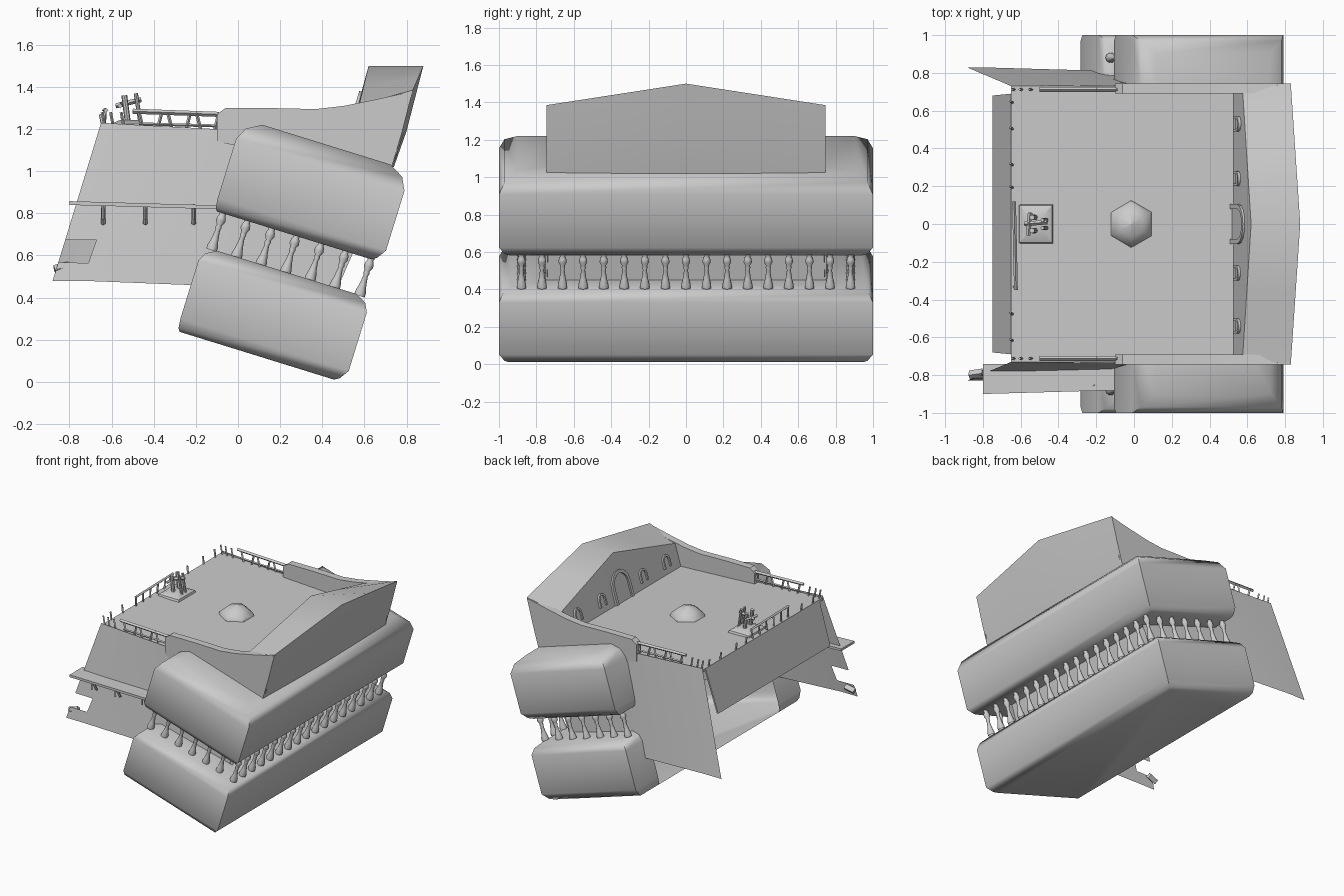
import bpy, bmesh, math
from mathutils import Vector, Matrix

if "Cube" in bpy.data.objects:
    bpy.data.objects.remove(bpy.data.objects["Cube"], do_unlink=True)

GREY = (0.6, 0.6, 0.6, 1)
mat = bpy.data.materials.new("weathered grey")
mat.use_nodes = True
mat.diffuse_color = GREY
mat.node_tree.nodes["Principled BSDF"].inputs["Base Color"].default_value = GREY
TILT = Matrix.Rotation(math.radians(17.2), 4, 'Y')


def finish(name, bm, angle=50):
    """Turn a bmesh into a shaded object."""
    bmesh.ops.remove_doubles(bm, verts=bm.verts, dist=0.0005)
    bmesh.ops.recalc_face_normals(bm, faces=bm.faces)
    me = bpy.data.meshes.new(name)
    bm.to_mesh(me)
    bm.free()
    me.materials.append(mat)
    ob = bpy.data.objects.new(name, me)
    bpy.context.collection.objects.link(ob)
    bpy.ops.object.select_all(action='DESELECT')
    ob.select_set(True)
    bpy.context.view_layer.objects.active = ob
    bpy.ops.object.shade_smooth_by_angle(angle=math.radians(angle))
    return ob


def poly(bm, pts):
    return bm.faces.new([bm.verts.new(p) for p in pts])


def loft(bm, rings, closed=False, skip=()):
    """Join successive point rings with quads."""
    rows = [[bm.verts.new(p) for p in r] for r in rings]
    n = len(rows[0])
    for i in range(len(rows) - 1):
        for j in range(n if closed else n - 1):
            k = (j + 1) % n
            if (i, j) not in skip:
                bm.faces.new((rows[i][j], rows[i][k], rows[i + 1][k], rows[i + 1][j]))
    return rows


def prism(bm, pts, offset):
    """Solid from an outline pushed along an offset."""
    rows = loft(bm, [pts, [Vector(p) + Vector(offset) for p in pts]], True)
    for r in rows:
        bm.faces.new(r)


def bar(bm, a, b, r=0.008, sides=4):
    a, b = Vector(a), Vector(b)
    d = b - a
    m = Matrix.Translation((a + b) / 2) @ d.to_track_quat('Z', 'Y').to_matrix().to_4x4()
    bmesh.ops.create_cone(bm, cap_ends=True, segments=sides, radius1=r, radius2=r,
                          depth=d.length, matrix=m)


def deck_z(x):
    return 1.215 - (x + 0.65) * 0.05


# Stern galleries: tilted U-shaped blocks with rounded upper and lower rims
def gallery(name, low, high, rim, full_floor):
    front, stern, inner, back = -0.35, 0.487, 0.73, 0.3

    def ring(n, d, df):
        f, s, y = front + df, stern - d, 1 - d
        return [TILT @ Vector(p) for p in ((f, -inner, n), (f, -y, n), (s, -y, n),
                                           (s, y, n), (f, y, n), (f, inner, n))]
    rings = [ring(low, 0.055, 0.015), ring(low + 0.015, 0.03, 0.005),
             ring(low + 0.06, 0, 0), ring(high - rim, 0, 0),
             ring(high - rim * 0.4, rim * 0.3, rim * 0.3), ring(high, rim, rim)]
    bm = bmesh.new()
    loft(bm, rings)
    for r in (rings[0], rings[-1]):
        if full_floor and r is rings[0]:
            poly(bm, r)
            continue
        n = low if r is rings[0] else high
        near = [TILT @ Vector((back, s * inner, n)) for s in (-1, 1)]
        poly(bm, [r[0], r[1], r[2], near[0]])
        poly(bm, [near[0], r[2], r[3], near[1]])
        poly(bm, [near[1], r[3], r[4], r[5]])
    finish(name, bm, 55)


gallery("lower_gallery", 0.145, 0.565, 0.07, True)
gallery("upper_gallery", 0.743, 1.2, 0.1, False)

# Turned balusters between the galleries
BALUSTER = ((0, .026), (.02, .026), (.05, .018), (.1, .011), (.115, .015),
            (.125, .012), (.145, .023), (.165, .02), (.175, .014), (.19, .018))


def baluster(bm, u, y):
    rings = [[TILT @ Vector((u + r * math.cos(t * math.tau / 10),
                             y + r * math.sin(t * math.tau / 10), 0.56 + n))
              for t in range(10)] for n, r in BALUSTER]
    loft(bm, rings, True)


bm = bmesh.new()
for i in range(17):
    baluster(bm, 0.43, -0.88 + i * 0.11)
for i in range(6):
    for y in (-0.88, 0.88):
        baluster(bm, -0.305 + i * 0.122, y)
finish("balusters", bm)

# Hull sides flaring out below, the right one broken through at the fore end
COLUMNS = ((-.65, 1.23, -.88, .48), (-.48, 1.22, -.74, .48), (-.1, 1.2, -.23, .46),
           (.2, 1.2, .05, .42), (.76, 1.1, .405, .29))
ROWS = (0, .25, .5, .74, .885, 1)
for side, label in ((-1, "right"), (1, "left")):
    bm = bmesh.new()
    rings = []
    for xt, zt, xb, zb in COLUMNS:
        ring = []
        for v in ROWS:
            x, z = xt + (xb - xt) * v, zt + (zb - zt) * v
            y = 0.73 + 0.13 * (1.23 - z) * min(1, max(0.1, 0.6 - x))
            ring.append((x, side * y, z))
        rings.append(ring)
    loft(bm, rings, skip={(0, 3)} if side < 0 else ())
    finish(label + "_hull_side", bm)

    # Raised bulwark beside the after deck
    bm = bmesh.new()
    outline = [(-.1, 1.14), (-.1, 1.27), (-.06, 1.3), (.15, 1.3), (.37, 1.295), (.5, 1.31),
               (.65, 1.34), (.83, 1.38), (.73, 1.02), (.2, 1.08)]
    prism(bm, [(x, side * 0.69, z) for x, z in outline], (0, side * 0.055, 0))
    finish(label + "_bulwark", bm, 30)

    # Light side railing with broken posts
    bm = bmesh.new()
    y = side * 0.712
    bar(bm, (-.5, y, 1.285), (-.09, y, 1.27), 0.012)
    bar(bm, (-.47, y, 1.225), (-.09, y, 1.215), 0.007)
    for i in range(6):
        x = -.45 + i * 0.068
        bar(bm, (x, y, 1.2), (x + (0.02 if i % 2 else -0.02), y, 1.28), 0.008)
    for x in (-.63, -.59, -.54):
        bar(bm, (x, y, 1.2), (x - 0.015, y, 1.28), 0.007)
    finish(label + "_railing", bm)

# Inner transom behind the balusters
bm = bmesh.new()
poly(bm, [TILT @ Vector(p) for p in ((.3, -.75, .4), (.3, .75, .4), (.3, .75, 1.15), (.3, -.75, 1.15))])
finish("inner_transom", bm)

# Main deck and fore bulkhead
bm = bmesh.new()
prism(bm, [(-.65, -.73, deck_z(-.65)), (.56, -.73, deck_z(.56)),
           (.56, .73, deck_z(.56)), (-.65, .73, deck_z(-.65))], (0, 0, -0.02))
finish("main_deck", bm, 30)
bm = bmesh.new()
prism(bm, [(-.65, -.69, 1.21), (-.65, .69, 1.21), (-.75, .68, .89), (-.75, -.68, .89)], (.012, 0, 0))
finish("fore_bulkhead", bm, 30)

# Aft cabin with peaked roof and raked stern
bm = bmesh.new()
stations = []
for t in (-1, -.5, 0, .5, 1):
    k, y = 1 - abs(t), 0.745 * t
    stations.append([(.51, y * .95, 1.1), (.575 + .045 * k, y * .95, 1.315 + .185 * k),
                     (.83 + .05 * k, y, 1.385 + .115 * k), (.78 + .02 * k, y, 1.19),
                     (.73 + .01 * k, y, 1.02)])
rows = loft(bm, stations)
for r in (rows[0], rows[-1]):
    bm.faces.new(r)
finish("aft_cabin", bm, 28)


# Arched door and window surrounds with thin panels on the raked bulkhead
def arch(name, y0, base, width, height, rim):
    def outline(w, h):
        r = w / 2
        pts = [(-r, 0)] + [(-r * math.cos(a * math.pi / 8), h - r + r * math.sin(a * math.pi / 8))
                           for a in range(9)] + [(r, 0)]
        return [Vector((.51 + (base + z - 1.1) * (.08 + .03 * (1 - abs(y0))) / (.24 + .12 * (1 - abs(y0))),
                        y0 + y, base + z)) for y, z in pts]
    bm = bmesh.new()
    out, inn = outline(width, height), outline(width - 2 * rim, height - rim)
    push = Vector((-.018, 0, .006))
    loft(bm, [out, [p + push for p in out], [p + push for p in inn], inn])
    prism(bm, [p + push * .3 for p in inn], push * .1)
    finish(name, bm, 40)


arch("cabin_door", 0, 1.155, .21, .22, .025)
for i, y in enumerate((-.54, -.26, .24, .53)):
    arch("cabin_window_%d" % (i + 1), y, 1.2, .08, .09, .014)

# Channel plank and brackets outside the right hull side
bm = bmesh.new()
prism(bm, [(-.8, -.9, .84), (-.1, -.88, .82), (-.1, -.74, .82), (-.8, -.74, .84)], (0, 0, .018))
for x in (-.64, -.44, -.21):
    bar(bm, (x, -.86, .84), (x, -.8, .75), 0.01)
    bar(bm, (x, -.86, .84), (x, -.86, .77), 0.007)
finish("side_channel", bm, 30)
bm = bmesh.new()
bar(bm, (-.87, -.8, .53), (-.8, -.79, .55), 0.025)
finish("broken_timber", bm, 30)

# Six-sided dome amidships
bm = bmesh.new()
rings = [[(-.015 + r * math.sin(a * math.tau / 6), r * math.cos(a * math.tau / 6), deck_z(0) + z)
          for a in range(6)] for r, z in ((.125, 0), (.115, .025), (.07, .06), (.001, .08))]
loft(bm, rings, True)
finish("deck_dome", bm, 45)

# Forward platform with bitts
bm = bmesh.new()
z = deck_z(-.52)
rings = [[(-.52 + sx * w, sy * w * 1.15, z + h) for sx, sy in ((-1, -1), (1, -1), (1, 1), (-1, 1))]
         for w, h in ((.09, 0), (.085, .015), (.04, .035))]
bm.faces.new(loft(bm, rings, True)[-1])
for y in (-.035, .035):
    bar(bm, (-.52, y, z), (-.54, y, 1.36), 0.014, 8)
    bar(bm, (-.46, y * .6, z), (-.485, y * .6, 1.37), 0.01, 8)
bar(bm, (-.56, -.06, 1.31), (-.55, .06, 1.32), 0.012)
bar(bm, (-.58, 0, 1.31), (-.46, .01, 1.34), 0.012)
finish("bitts", bm, 30)

# Fore rail and scattered posts
bm = bmesh.new()
bar(bm, (-.625, -.35, 1.29), (-.635, .12, 1.29), 0.01)
for i in range(6):
    bar(bm, (-.635, -.33 + i * .085, 1.2), (-.63, -.34 + i * .09, 1.29), 0.007)
for y in (-.62, -.48, .19, .31, .5, .64):
    bar(bm, (-.64, y, 1.2), (-.655, y + .01, 1.27), 0.007)
finish("fore_railing", bm)
